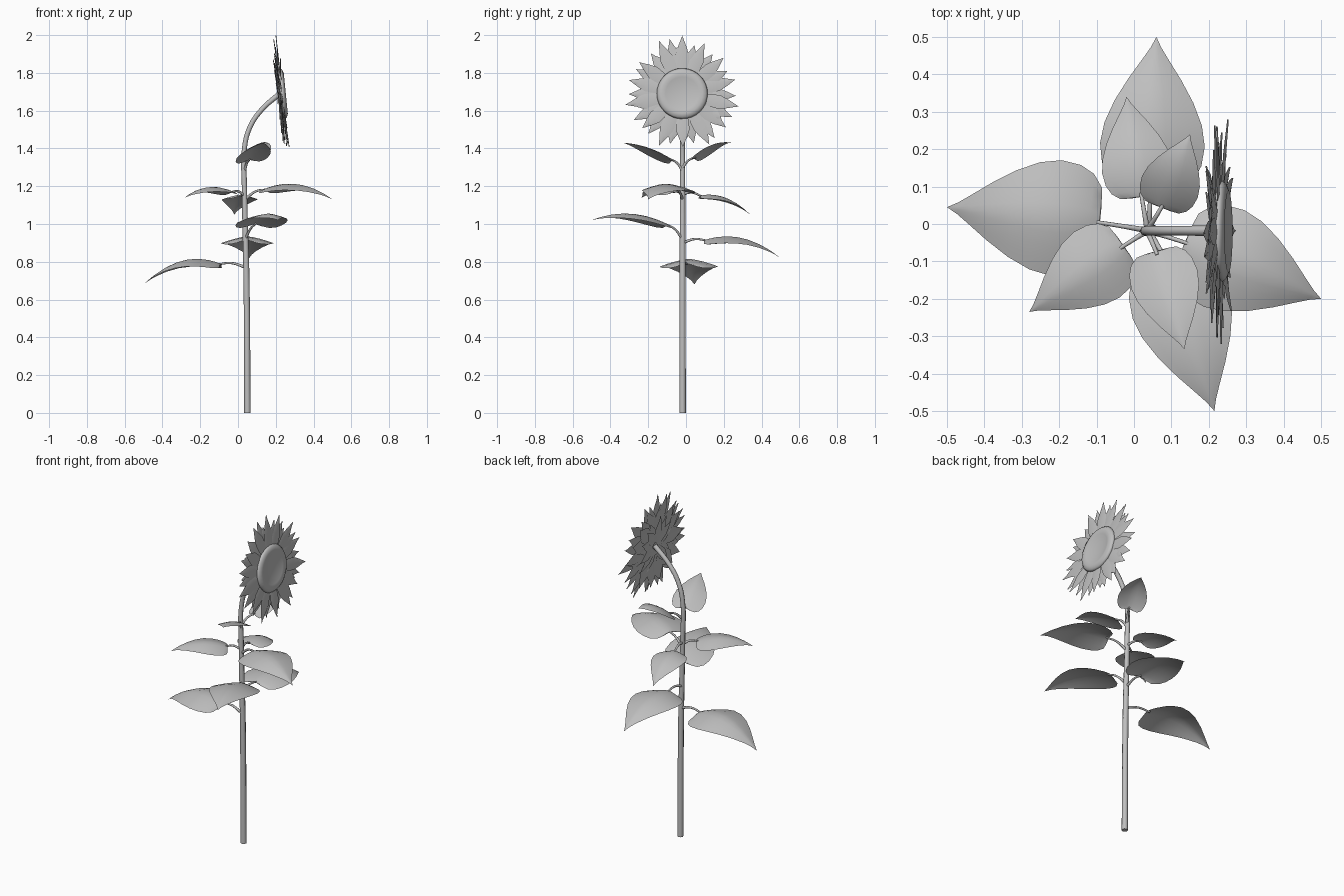
import bpy, bmesh, math, random
from mathutils import Vector, Matrix

if "Cube" in bpy.data.objects:
    bpy.data.objects.remove(bpy.data.objects["Cube"])

random.seed(4)

# The whole plant is one plain grey
GREY = bpy.data.materials.new("plain grey")
GREY.diffuse_color = (0.52, 0.52, 0.52, 1)
GREY.use_nodes = True
GREY.node_tree.nodes["Principled BSDF"].inputs["Base Color"].default_value = GREY.diffuse_color


def finish(name, bm, matrix=None):
    bmesh.ops.remove_doubles(bm, verts=bm.verts, dist=0.0003)
    me = bpy.data.meshes.new(name)
    bm.to_mesh(me)
    bm.free()
    me.materials.append(GREY)
    for p in me.polygons:
        p.use_smooth = True
    ob = bpy.data.objects.new(name, me)
    if matrix:
        ob.matrix_world = matrix
    bpy.context.collection.objects.link(ob)
    return ob


def grid(bm, rows):
    vs = [[bm.verts.new(p) for p in row] for row in rows]
    for a, b in zip(vs, vs[1:]):
        for i in range(len(a) - 1):
            bm.faces.new((a[i], b[i], b[i + 1], a[i + 1]))


def tube(name, pts, radii):
    cu = bpy.data.curves.new(name, 'CURVE')
    cu.dimensions = '3D'
    cu.bevel_depth = 1
    cu.bevel_resolution = 2
    cu.resolution_u = 6
    cu.use_fill_caps = True
    sp = cu.splines.new('BEZIER')
    sp.bezier_points.add(len(pts) - 1)
    for bp, p, r in zip(sp.bezier_points, pts, radii):
        bp.co = p
        bp.radius = r
        bp.handle_left_type = bp.handle_right_type = 'AUTO'
    cu.materials.append(GREY)
    ob = bpy.data.objects.new(name, cu)
    bpy.context.collection.objects.link(ob)


# Stem: upright, then bending over toward +x
tube("stem",
     [(0.05, -0.018, 0), (0.045, -0.018, 0.7), (0.034, -0.018, 1.2), (0.034, -0.018, 1.4),
      (0.062, -0.018, 1.51), (0.125, -0.018, 1.605), (0.22, -0.018, 1.69)],
     [0.017, 0.016, 0.014, 0.013, 0.013, 0.013, 0.014])

# Leaf outline: (distance along midrib, share of half width)
OUTLINE = [(0, 0), (-0.01, 0.3), (0.0, 0.6), (0.06, 0.82), (0.15, 0.95), (0.28, 1), (0.42, 0.93),
           (0.57, 0.75), (0.72, 0.5), (0.85, 0.25), (0.93, 0.1), (1, 0)]


def leaf(name, base, mid, tip, half, z_stem, roll=0.0):
    base, tip = Vector(base), Vector(tip)
    centre = (base + tip) / 2
    ctrl = 2 * Vector((centre.x, centre.y, mid)) - centre
    d = tip - base
    side = Vector((d.y, -d.x, 0)).normalized()
    rows = []
    for t, w in OUTLINE:
        c = base * (1 - t) ** 2 + ctrl * 2 * t * (1 - t) + tip * t * t
        row = []
        for i in range(-4, 5):
            v = i / 4
            p = c + side * v * w * half
            p.z += half * w * (roll * v - 0.26 * abs(v) ** 1.4)
            row.append(p)
        rows.append(row)
    bm = bmesh.new()
    grid(bm, [r[::-1] for r in rows])
    bmesh.ops.recalc_face_normals(bm, faces=bm.faces)
    if sum(f.normal.z for f in bm.faces) < 0:
        bmesh.ops.reverse_faces(bm, faces=bm.faces)
    finish(name, bm)
    # Leaf stalk
    start = Vector((0.05 - 0.012 * z_stem, -0.018, z_stem))
    bend = start.lerp(base, 0.55)
    bend.z += 0.012
    tube(name + "_stalk", [start, bend, base + d * 0.03], [0.008, 0.006, 0.005])


# base point, midrib height, tip point, half width, height on the stem
LEAVES = [
    ((-0.095, 0.005, 0.79), 0.805, (-0.50, 0.045, 0.68), 0.155, 0.77),
    ((0.045, 0.10, 0.915), 0.925, (0.06, 0.50, 0.82), 0.14, 0.90),
    ((0.09, -0.10, 1.00), 1.055, (0.215, -0.50, 1.02), 0.135, 0.92),
    ((0.14, -0.05, 1.185), 1.21, (0.50, -0.20, 1.13), 0.14, 1.13),
    ((-0.03, -0.06, 1.17), 1.195, (-0.28, -0.235, 1.14), 0.107, 1.15),
    ((0.02, 0.075, 1.15), 1.14, (-0.02, 0.34, 1.05), 0.095, 1.16),
    ((0.06, -0.075, 1.34), 1.405, (0.135, -0.335, 1.43), 0.092, 1.28, -0.1),
    ((0.075, 0.045, 1.35), 1.42, (0.15, 0.24, 1.43), 0.08, 1.30, 0.1),
]
for n, args in enumerate(LEAVES):
    leaf(f"leaf_{n + 1}", *args)

# Flower head frame: local z looks out of the face, local x points up
normal = Vector((0.995, 0, 0.1)).normalized()
up = Vector((-0.1, 0, 0.995)).normalized()
HEAD = Matrix((up, normal.cross(up), normal)).transposed().to_4x4()
HEAD.translation = (0.234, -0.02, 1.69)


def ray_layer(name, count, r0, r1, jitter, half, z, phase):
    bm = bmesh.new()
    for k in range(count):
        ang = math.tau * (k + phase) / count + random.uniform(-0.05, 0.05) * (k > 0)
        length = r1 - r0 - random.uniform(0, jitter) * (k > 0)
        lift = random.uniform(-0.012, 0.012)
        rot = Matrix.Rotation(ang, 3, 'Z')
        rows = []
        for t, w in [(0, 0.7), (0.3, 0.95), (0.5, 1), (0.7, 0.66), (0.87, 0.28), (1, 0)]:
            rows.append([rot @ Vector((r0 + length * t, v * w * half,
                                       z + lift * t - 0.004 * abs(v))) for v in (-1, 0, 1)])
        grid(bm, rows)
    finish(name, bm, HEAD)


# Petals in three layers, and bracts behind
ray_layer("petals_front", 14, 0.10, 0.31, 0.035, 0.036, 0.002, 0.0)
ray_layer("petals_middle", 14, 0.10, 0.30, 0.035, 0.036, -0.006, 0.5)
ray_layer("petals_back", 14, 0.09, 0.25, 0.02, 0.045, -0.011, 0.25)
ray_layer("bracts", 16, 0.02, 0.185, 0.03, 0.032, -0.016, 0.1)


def lathe(name, profile):
    bm = bmesh.new()
    n = 32
    grid(bm, [[(r * math.cos(math.tau * i / n), r * math.sin(math.tau * i / n), z)
               for i in range(n + 1)] for r, z in profile])
    bmesh.ops.remove_doubles(bm, verts=bm.verts, dist=0.0003)
    bmesh.ops.recalc_face_normals(bm, faces=bm.faces)
    finish(name, bm, HEAD)


# Seed disc: raised ring with a dished centre
lathe("seed_disc", [(0, -0.012), (0.125, -0.01), (0.135, 0.002), (0.127, 0.012), (0.108, 0.019),
                    (0.088, 0.014), (0.05, 0.008), (0, 0.005)])
